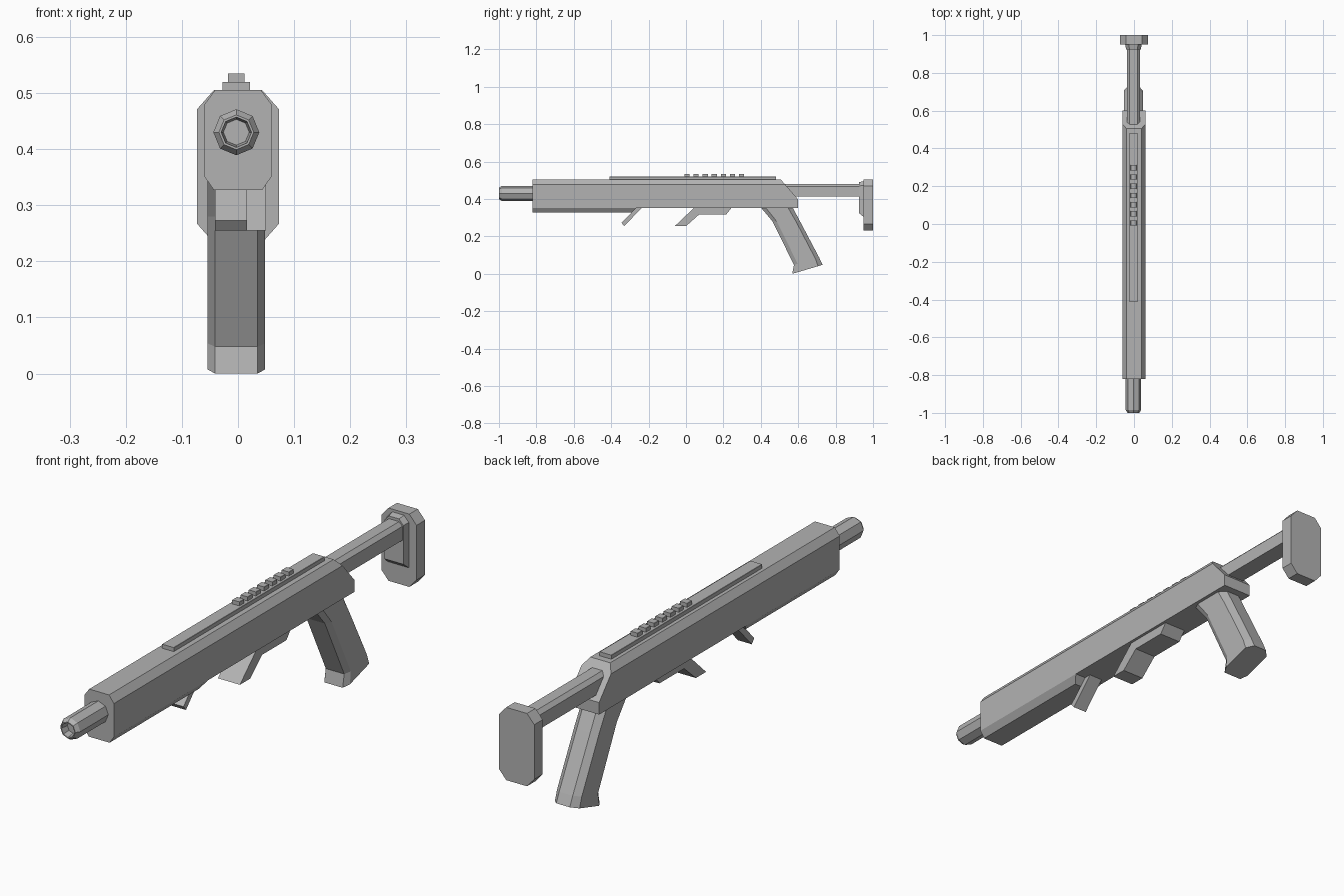
import bpy
import bmesh
import math
from mathutils import Vector

if "Cube" in bpy.data.objects:
    bpy.data.objects.remove(bpy.data.objects["Cube"], do_unlink=True)

# One flat grey for everything
grey = bpy.data.materials.new("plain grey")
grey.use_nodes = True
COLOUR = (0.45, 0.45, 0.45, 1)
grey.diffuse_color = COLOUR
grey.node_tree.nodes["Principled BSDF"].inputs["Base Color"].default_value = COLOUR

OFF = -0.003  # small sideways offset shared by the fittings


def loft(name, rings, cut=None):
    """Skin matching rings of points, cap both ends, optionally slice by a plane."""
    bm = bmesh.new()
    loops = [[bm.verts.new(p) for p in ring] for ring in rings]
    for a, b in zip(loops, loops[1:]):
        for i in range(len(a)):
            j = (i + 1) % len(a)
            bm.faces.new((a[i], a[j], b[j], b[i]))
    bm.faces.new(loops[0][::-1])
    bm.faces.new(loops[-1])
    if cut:
        geom = bm.verts[:] + bm.edges[:] + bm.faces[:]
        res = bmesh.ops.bisect_plane(bm, geom=geom, plane_co=cut[0], plane_no=cut[1],
                                     clear_outer=True)
        edges = [e for e in res["geom_cut"] if isinstance(e, bmesh.types.BMEdge)]
        bmesh.ops.contextual_create(bm, geom=edges)
    bmesh.ops.recalc_face_normals(bm, faces=bm.faces[:])
    mesh = bpy.data.meshes.new(name)
    bm.to_mesh(mesh)
    bm.free()
    mesh.materials.append(grey)
    obj = bpy.data.objects.new(name, mesh)
    bpy.context.collection.objects.link(obj)
    return obj


def section(y, half, z0, z1, low, top, x=0):
    """Cross-section at y; low and top are (x, z) corner chamfers."""
    right = [(half - low[0], z0), (half, z0 + low[1]),
             (half, z1 - top[1]), (half - top[0], z1)]
    if low[0] == 0:
        right.pop(0)
    pts = right + [(-px, pz) for px, pz in reversed(right)]
    return [(x + px, y, pz) for px, pz in pts]


def bar(name, y0, y1, *args, cut=None):
    return loft(name, [section(y, *args) for y in (y0, y1)], cut)


def plate(name, x0, x1, profile):
    return loft(name, [[(x, y, z) for y, z in profile] for x in (x0, x1)])


SQUARE = (0, 0)

# Receiver with its rear corner sliced off
bar("receiver", -0.82, 0.60, 0.061, 0.353, 0.505, SQUARE, (0.02, 0.027),
    cut=(Vector((0, 0.506, 0.505)), Vector((0, 1.14, 1)).normalized()))

# Tapered underside of the fore end
loft("fore_end", [
    [(x, y, z) for x, z in ((0.061, 0.353), (0.043, 0.327), (-0.043, 0.327), (-0.061, 0.353))]
    if y < 0 and z_end else
    [(x, y + (0.025 if z > 0.34 else 0), z)
     for x, z in ((0.061, 0.353), (0.043, 0.327), (-0.043, 0.327), (-0.061, 0.353))]
    for y, z_end in ((-0.82, True), (-0.29, False))])


# Eight-sided barrel with bevelled muzzle and shallow bore
def octagon(y, r):
    return [(OFF + r * math.cos(i * math.pi / 4), y, 0.43 + r * math.sin(i * math.pi / 4))
            for i in range(8)]


loft("barrel", [octagon(y, r) for y, r in (
    (-0.80, 0.041), (-0.985, 0.041), (-1.0, 0.031),
    (-1.0, 0.027), (-0.97, 0.023))])

# Top rail and its teeth
bar("top_rail", -0.41, 0.48, 0.0245, 0.50, 0.52, SQUARE, (0.001, 0.001), OFF)
for i in range(7):
    y = 0.005 + i * 0.0487
    bar(f"rail_tooth_{i + 1}", y - 0.014, y + 0.014, 0.015, 0.518, 0.535,
        SQUARE, (0.001, 0.001), OFF)

# Slanted lever and trigger block underneath
plate("front_lever", -0.041, 0.016,
      [(-0.345, 0.273), (-0.33, 0.255), (-0.235, 0.355), (-0.265, 0.355)])
plate("trigger_block", -0.041, 0.05,
      [(-0.06, 0.255), (0.0, 0.255), (0.07, 0.317),
       (0.215, 0.317), (0.245, 0.355), (0.045, 0.355)])


# Raked pistol grip with chamfered corners
def grip_ring(front, back):
    f, b = Vector((0, *front)), Vector((0, *back))
    ring = []
    for side in (1, -1):
        pts = [(0.038, 0), (0.051, 0.15), (0.051, 0.85), (0.028, 1)]
        for x, t in pts[::side]:
            p = f.lerp(b, t)
            ring.append((OFF + side * x, p.y, p.z))
    return ring


loft("grip", [grip_ring(f, b) for f, b in (
    ((0.40, 0.355), (0.57, 0.355)),
    ((0.463, 0.28), (0.61, 0.28)),
    ((0.577, 0.048), (0.713, 0.085)),
    ((0.568, 0.0), (0.73, 0.048)))])

# Stock tube, butt collar and butt plate
bar("stock_tube", 0.50, 0.94, 0.035, 0.414, 0.48, SQUARE, (0.014, 0.014), OFF)
collar = [section(0.925, 0.039, 0.325, 0.49, SQUARE, (0.018, 0.02), OFF),
          section(0.955, 0.045, 0.30, 0.496, SQUARE, (0.02, 0.022), OFF)]
loft("butt_collar", collar)
bar("butt_plate", 0.95, 1.0, 0.073, 0.233, 0.505, (0.03, 0.034), (0.03, 0.034))
